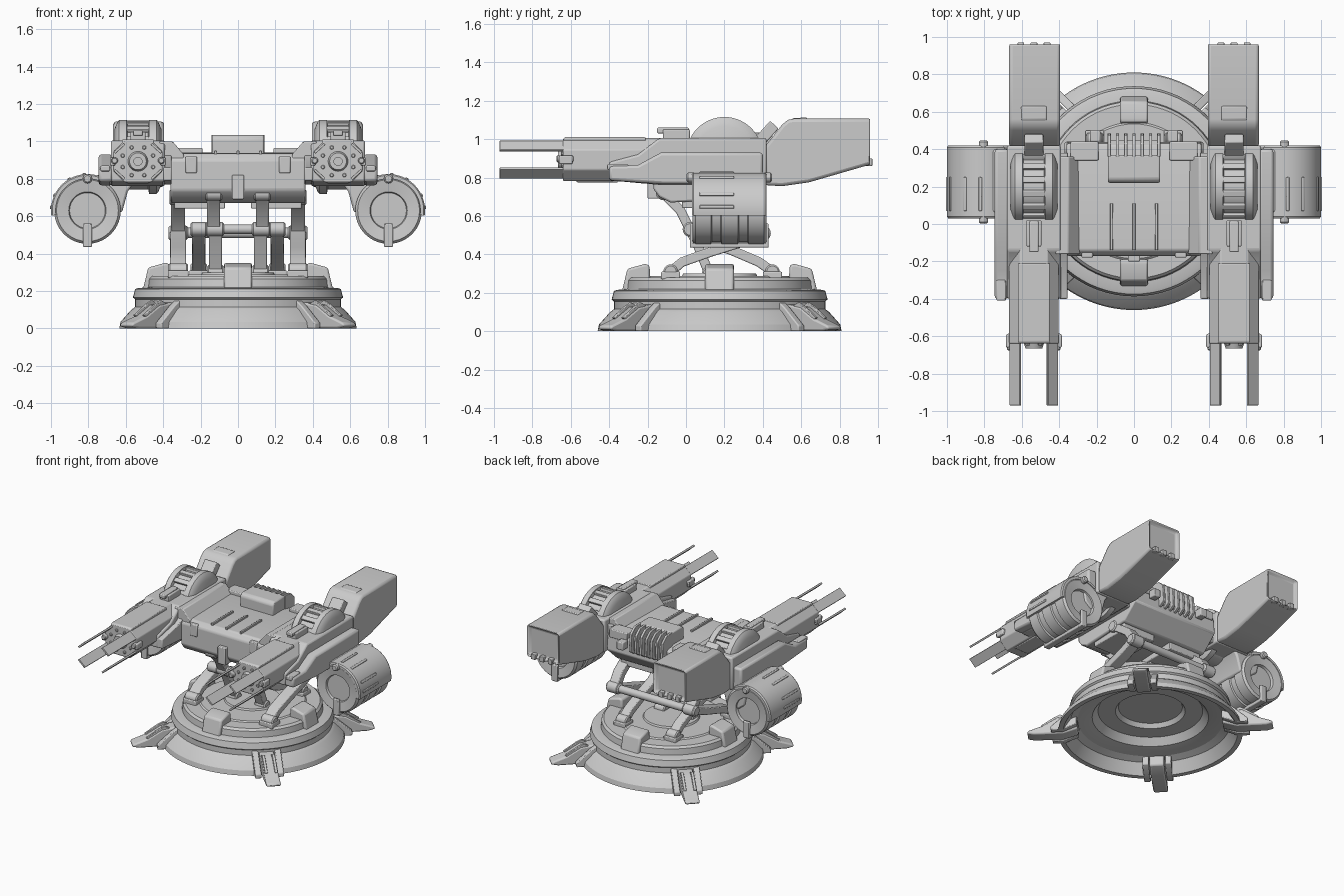
import bpy, bmesh, math
from mathutils import Matrix, Vector

if "Cube" in bpy.data.objects:
    bpy.data.objects.remove(bpy.data.objects["Cube"])

CY = 0.175            # base centre in y
GX, GZ = 0.535, 0.893  # gun axis


def finish(name, bm, mirror=False, bevel=0.0, M=None):
    bmesh.ops.remove_doubles(bm, verts=bm.verts, dist=1e-5)
    bmesh.ops.recalc_face_normals(bm, faces=bm.faces)
    if M:
        bm.transform(M)
    me = bpy.data.meshes.new(name)
    bm.to_mesh(me)
    bm.free()
    ob = bpy.data.objects.new(name, me)
    bpy.context.collection.objects.link(ob)
    bpy.ops.object.select_all(action='DESELECT')
    ob.select_set(True)
    bpy.context.view_layer.objects.active = ob
    bpy.ops.object.shade_smooth_by_angle(angle=math.radians(30))
    if bevel:
        b = ob.modifiers.new("bevel", 'BEVEL')
        b.width, b.segments, b.limit_method = bevel, 2, 'ANGLE'
        b.angle_limit = math.radians(30)
    if mirror:
        ob.modifiers.new("mirror", 'MIRROR').use_mirror_merge = False
    return ob


def place(axis, u, v, h):
    return {'x': (h, u, v), 'y': (u, h, v), 'z': (u, v, h)}[axis]


def prism(name, pts, axis, lo, hi, mirror=False, bevel=0.006, M=None, inset=False):
    bm = bmesh.new()
    a, b = ([bm.verts.new(place(axis, u, v, h)) for u, v in pts] for h in (lo, hi))
    n = len(pts)
    bm.faces.new(a)
    end = bm.faces.new(b)
    for i in range(n):
        f = bm.faces.new((a[i], a[(i + 1) % n], b[(i + 1) % n], b[i]))
        if inset and all(abs(w.co.y - max(p[0] for p in pts)) < 1e-4 for w in f.verts):
            end = f
    if inset:
        bmesh.ops.recalc_face_normals(bm, faces=bm.faces)
        bmesh.ops.inset_region(bm, faces=[end], thickness=0.018, depth=0)
        bmesh.ops.translate(bm, verts=end.verts, vec=(0, -0.03, 0))
    return finish(name, bm, mirror, bevel, M)


def box(name, x, y, z, mirror=False, bevel=0.006, M=None):
    return prism(name, [(x[0], y[0]), (x[1], y[0]), (x[1], y[1]), (x[0], y[1])], 'z', z[0], z[1], mirror, bevel, M)


def lathe(name, prof, axis, c, a0=0, a1=360, n=48, mirror=False, bevel=0, M=None):
    bm = bmesh.new()
    full = a1 - a0 >= 360
    rings = []
    for i in range(n if full else n + 1):
        t = math.radians(a0 + (a1 - a0) * i / n)
        rings.append([bm.verts.new(Vector(c) + Vector(place(axis, r * math.cos(t), r * math.sin(t), h))) for r, h in prof])
    m = len(prof)
    for i in range(n):
        p, q = rings[i], rings[(i + 1) % len(rings)]
        for j in range(m):
            k = (j + 1) % m
            if prof[j][0] + prof[k][0] > 1e-6:
                bm.faces.new((p[j], p[k], q[k], q[j]))
    if not full:
        bm.faces.new(rings[0])
        bm.faces.new(rings[-1])
    return finish(name, bm, mirror, bevel, M)


def cyl(name, axis, c, r, h, n=24, mirror=False):
    e = min(0.008, r * .3)
    return lathe(name, [(0, -h), (r - e, -h), (r, -h + e), (r, h - e), (r - e, h), (0, h)], axis, c, n=n, mirror=mirror)


def link(name, path, x, w, t):
    # bent bar following a (y, z) path
    P = [Vector(p) for p in path]
    left, right = [], []
    for i, p in enumerate(P):
        d = (P[min(i + 1, len(P) - 1)] - P[max(i - 1, 0)]).normalized()
        nrm = Vector((-d.y, d.x)) * t / 2
        left.append(tuple(p + nrm))
        right.append(tuple(p - nrm))
    prism(name, left + right[::-1], 'x', x - w / 2, x + w / 2, True)
    for p in (path[0], path[-1]):
        cyl(name + "_joint", 'x', (x, *p), t * .75, w / 2 + .01, 20, True)


# Base: stepped hollow disc
lathe("base_disc", [(0, .2), (.22, .2), (.24, .17), (.36, .17), (.4, .12), (.5, .1), (.55, .1), (.55, .155), (.562, .165),
      (.55, .21), (.535, .215), (.485, .22), (.48, .265), (.465, .28), (.37, .28), (.36, .288), (0, .288)], 'z', (0, CY, 0), n=72)
lathe("base_hub", [(0, .28), (.2, .28), (.19, .3), (0, .3)], 'z', (0, CY, 0))
# Skirt segments, top blocks and feet, four of each
for k in range(4):
    a = 90 * k
    lathe("skirt_segment", [(.6, 0), (.635, 0), (.628, .035), (.57, .1), (.55, .115), (.5, .14), (.5, .1), (.55, .08)],
          'z', (0, CY, 0), a - 36, a + 36, 20)
    R = Matrix.Translation((0, CY, 0)) @ Matrix.Rotation(math.radians(a), 4, 'Z')
    prism("top_block", [(.36, .26), (.365, .345), (.39, .35), (.48, .325), (.51, .2), (.45, .2)], 'y', -.075, .075, bevel=.012, M=R)
    R = Matrix.Translation((0, CY, 0)) @ Matrix.Rotation(math.radians(a + 45), 4, 'Z')
    prism("foot", [(.5, .03), (.6, 0), (.8, 0), (.85, .012), (.84, .03), (.74, .065), (.64, .125), (.54, .14), (.5, .14)],
          'y', -.05, .05, bevel=.014, M=R)
    for s in (-1, 1):
        prism("foot_clamp", [(.5, .04), (.6, 0), (.68, 0), (.68, .03), (.58, .12), (.54, .15), (.5, .15)],
              'y', *sorted((s * .056, s * .1)), M=R)
        prism("foot_rail", [(.56, .12), (.62, .15), (.66, .13), (.75, .07), (.72, .05)], 'y', s * .035 - .01, s * .035 + .01, bevel=.003, M=R)

# Crossed support legs
link("outer_lower_leg", [(-.08, .31), (-.02, .36), (.12, .41), (.28, .46), (.4, .51)], .32, .085, .05)
link("outer_upper_leg", [(.4, .51), (.34, .6), (.2, .7)], .32, .075, .055)
link("inner_lower_leg", [(.45, .31), (.38, .36), (.24, .42), (.1, .47), (.02, .53)], .21, .07, .05)
link("inner_upper_leg", [(.02, .53), (-.03, .63), (-.12, .72)], .13, .07, .05)
link("piston", [(.12, .3), (.06, .45), (.02, .53)], .12, .07, .05)
cyl("rear_axle", 'x', (0, .4, .51), .028, .35)
cyl("front_axle", 'x', (0, .02, .53), .025, .25)
for y in (-.08, .45):
    box("leg_mount", (.265, .375) if y < 0 else (.16, .26), (y - .05, y + .05), (.27, .31), True)

# Central body
prism("body", [(-.17, .74), (-.17, .9), (-.14, .935), (.34, .94), (.43, .92), (.44, .8), (.32, .69), (-.08, .67), (-.14, .7)],
      'x', -.36, .36, bevel=.01)
prism("shoulder_slope", [(.29, .93), (.35, 1.0), (.42, 1.0), (.42, .78), (.29, .78)], 'y', -.16, .36, True)
for x in (-.12, 0, .12):
    box("deck_bar", (x - .008, x + .008), (-.14, .11), (.93, .95), bevel=.003)
prism("vent_hood", [(.22, .92), (.22, 1.015), (.24, 1.035), (.37, 1.035), (.37, .92)], 'x', -.14, .14, bevel=.01)
prism("vent_core", [(.36, .9), (.36, 1.0), (.42, .99), (.45, .95), (.45, .86), (.4, .84)], 'x', -.14, .14)
for i in range(7):
    x = -.132 + i * .044
    prism("vent_fin", [(.36, .9), (.36, 1.035), (.43, 1.03), (.475, .99), (.485, .86), (.44, .83)], 'x', x - .009, x + .009, bevel=.003)
box("rear_deck_box", (.19, .34), (.34, .44), (.9, .965), True)
box("deck_lug", (.18, .235), (.44, .5), (.86, .92), True)
box("front_hook", (-.033, .033), (-.2, -.12), (.69, .82))
box("front_latch", (.22, .28), (-.18, -.12), (.83, .92), True)
box("belly_mount", (.07, .34), (-.02, .3), (.64, .72), True)

# Gun housings and side fairings
prism("gun_housing", [(-.4, .785), (-.4, .88), (-.25, .92), (-.14, 1.005), (.42, 1.005), (.42, .76), (-.12, .76)], 'x', .39, .68, True, .012)
prism("outer_fairing", [(-.4, .785), (-.4, .86), (-.25, .865), (-.13, .93), (.4, .93), (.4, .765), (-.12, .765)], 'x', .67, .745, True, .015)
prism("inner_fairing", [(-.4, .79), (-.4, .86), (-.2, .9), (-.1, .96), (.38, .96), (.38, .77), (-.12, .77)], 'x', .355, .4, True)
box("fairing_lamp", (.685, .735), (-.41, -.3), (.84, .87), True)


def octagon(w, h, c):
    return [(GX + sx * a, GZ + sz * b) for sx, sz, a, b in ((-1, -1, w - c, h), (1, -1, w - c, h), (1, -1, w, h - c),
            (1, 1, w, h - c), (1, 1, w - c, h), (-1, 1, w - c, h), (-1, 1, w, h - c), (-1, -1, w, h - c))]


prism("gun_barrel_block", octagon(.132, .112, .06), 'y', -.64, -.1, True)
prism("gun_lid", [(-.64, .95), (-.64, 1.0), (-.63, 1.01), (-.21, 1.01), (-.21, .95)], 'x', GX - .085, GX + .085, True)
box("gun_keel", (GX - .06, GX + .06), (-.57, -.35), (.775, .8), True)
for s in (-1, 1):
    box("muzzle_lug", (GX + s * .135 - .014, GX + s * .135 + .014), (-.66, -.59), (.87, .915), True)
    cyl("sensor_nozzle", 'y', (GX + s * .125, -.63, .897), .018, .045, 16, True)
lathe("muzzle_ring", [(.022, -.03), (.045, -.03), (.055, 0), (.022, 0)], 'y', (GX, -.635, GZ), n=24, mirror=True)
for k in range(8):
    t = math.radians(45 * k + 22.5)
    cyl("muzzle_bolt", 'y', (GX + .088 * math.cos(t), -.64, GZ + .08 * math.sin(t)), .011, .01, 8, True)
# Four angled rail plates per gun
for sx in (-1, 1):
    for sz in (-1, 1):
        M = Matrix.Translation((GX + sx * .099, 0, GZ + sz * .07)) @ Matrix.Rotation(math.radians(42 * sx * sz), 4, 'Y')
        box("rail_plate", (-.036, .036), (-.97, -.6), (-.007, .007), True, .002, M)

# Top sight, feed drum and its ribs
box("top_sight", (GX - .04, GX + .04), (-.12, .02), (1.0, 1.05), True)
box("top_sight_cap", (GX - .025, GX + .025), (-.15, .015), (1.03, 1.06), True)
DC = (GX, .2, .917)
lathe("feed_drum", [(0, -.125), (.15, -.125), (.185, -.11), (.198, -.1), (.198, -.06), (.175, -.055), (.175, .055), (.198, .06),
      (.198, .1), (.185, .11), (.15, .125), (0, .125)], 'x', DC, n=56, mirror=True)
for a in (-60, -36, -12, 12, 36, 60):
    M = Matrix.Translation(DC) @ Matrix.Rotation(math.radians(a), 4, 'X')
    box("drum_rib", (-.06, .06), (-.018, .018), (.16, .192), True, .004, M)

# Rear magazine and tilted feed tab
prism("magazine", [(.41, .76), (.41, .96), (.5, 1.075), (.53, 1.1), (.56, 1.106), (.968, 1.106), (.968, .87), (.64, .775), (.5, .755)],
      'x', GX - .14, GX + .132, True, .02, inset=True)
M = Matrix.Translation((GX, .42, 1.03)) @ Matrix.Rotation(math.radians(-42), 4, 'X')
box("feed_tab", (-.05, .05), (-.03, .03), (-.06, .06), True, .006, M)
prism("feed_hood", [(.45, .98), (.47, 1.03), (.56, 1.11), (.63, 1.112), (.63, 1.0)], 'x', GX - .068, GX + .068, True)
for x in (-.07, 0, .07):
    box("magazine_clip", (GX + x - .018, GX + x + .018), (.93, .97), (.86, .9), True, .004)

# Side pods
PC = (.805, 0, .63)
lathe("pod_drum", [(0, .06), (.095, .06), (.1, .045), (.13, .04), (.165, .035), (.178, .05), (.178, .13), (.167, .135), (.167, .18),
      (.178, .185), (.178, .27), (.167, .275), (.167, .32), (.178, .325), (.178, .405), (.165, .42), (.13, .415), (.1, .41),
      (.095, .39), (0, .39)], 'y', PC, n=56, mirror=True)
lathe("pod_cover", [(.17, .03), (.188, .03), (.195, .04), (.195, .41), (.188, .42), (.17, .42)], 'y', PC, -8, 125, 28, True)
for a in (5, 25, 60, 85):
    M = Matrix.Translation(PC) @ Matrix.Rotation(math.radians(-a), 4, 'Y')
    box("pod_bar", (.18, .201), (.07, .25), (-.009, .009), True, .004, M)
for y in (.02, .41):
    box("pod_latch", (.78, .83), (y, y + .02), (.435, .56), True)
box("pod_latch_bar", (.78, .83), (.02, .43), (.435, .46), True)
cyl("pod_pin", 'y', (.805, .225, .8), .025, .222, 12, True)
prism("pod_bracket", [(.55, .79), (.72, .83), (.8, .8), (.77, .66), (.72, .62), (.62, .62), (.59, .73)], 'y', .06, .4, True, .012)
